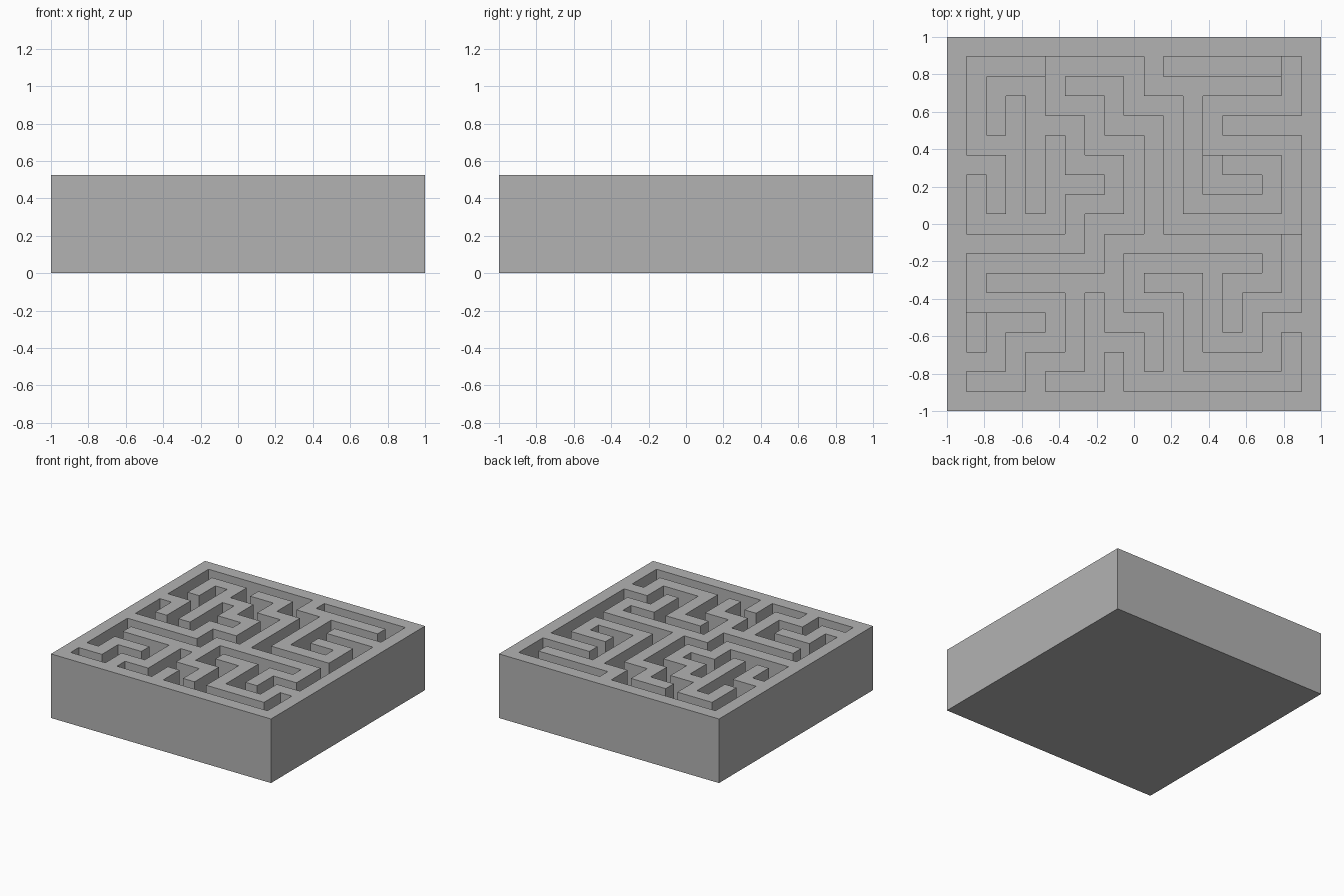
import bpy
import bmesh

cube = bpy.data.objects.get("Cube")
if cube:
    bpy.data.objects.remove(cube, do_unlink=True)

# Plan of the labyrinth, back row first: # wall, . main path, o side path
PLAN = [
    "###################",
    "#oooo.....#oooooo.#",
    "#o###.###.#######.#",
    "#o#o#...#...#.....#",
    "#o#o###.###.#.#####",
    "#ooo#o#...#.#.....#",
    "###o#o###.#.#o###.#",
    "#o#o#ooo#.#.#ooo#.#",
    "#o#o#o###.#.#####.#",
    "#ooooo#...#.......#",
    "#######.#########o#",
    "#.......#ooooooo#o#",
    "#.#######o###o###o#",
    "#.....#o#ooo#o#ooo#",
    "#o###.#o###o#o#o###",
    "#o#...#ooo#o#ooo#o#",
    "###.###o#o#o#####o#",
    "#...#ooo#ooooooooo#",
    "###################",
]
N = len(PLAN)
CELL = 2 / N
HEIGHT = {"#": 5 * CELL, "o": 3 * CELL, ".": 2 * CELL}


def level(col, row):
    """Surface height of a plan cell, zero outside the block."""
    if 0 <= col < N and 0 <= row < N:
        return HEIGHT[PLAN[row][col]]
    return 0.0


def corner(col, row, z):
    return (col * CELL - 1, 1 - row * CELL, z)


bm = bmesh.new()


def quad(*points):
    bm.faces.new([bm.verts.new(p) for p in points])


def riser(a, b, low, high):
    """Upright face between two plan corners."""
    quad(corner(*a, low), corner(*b, low), corner(*b, high), corner(*a, high))


# Wall tops, path floors and underside
for row in range(N):
    for col in range(N):
        ring = [(col, row), (col, row + 1), (col + 1, row + 1), (col + 1, row)]
        quad(*[corner(*p, level(col, row)) for p in ring])
        quad(*[corner(*p, 0) for p in reversed(ring)])
        # Upright faces wherever this cell stands above a neighbour
        for i, (dc, dr) in enumerate([(-1, 0), (0, 1), (1, 0), (0, -1)]):
            low, high = level(col + dc, row + dr), level(col, row)
            if high > low:
                riser(ring[i], ring[(i + 1) % 4], low, high)

# Weld and merge the flat areas into clean faces
bmesh.ops.remove_doubles(bm, verts=bm.verts, dist=0.0001)
bmesh.ops.dissolve_limit(bm, angle_limit=0.01, verts=bm.verts, edges=bm.edges)

mesh = bpy.data.meshes.new("labyrinth_block")
bm.to_mesh(mesh)
bm.free()
block = bpy.data.objects.new("labyrinth_block", mesh)
bpy.context.collection.objects.link(block)

# Plain grey material
grey = bpy.data.materials.new("light_grey")
grey.use_nodes = True
colour = (0.45, 0.45, 0.45, 1)
grey.diffuse_color = colour
grey.node_tree.nodes["Principled BSDF"].inputs["Base Color"].default_value = colour
mesh.materials.append(grey)
